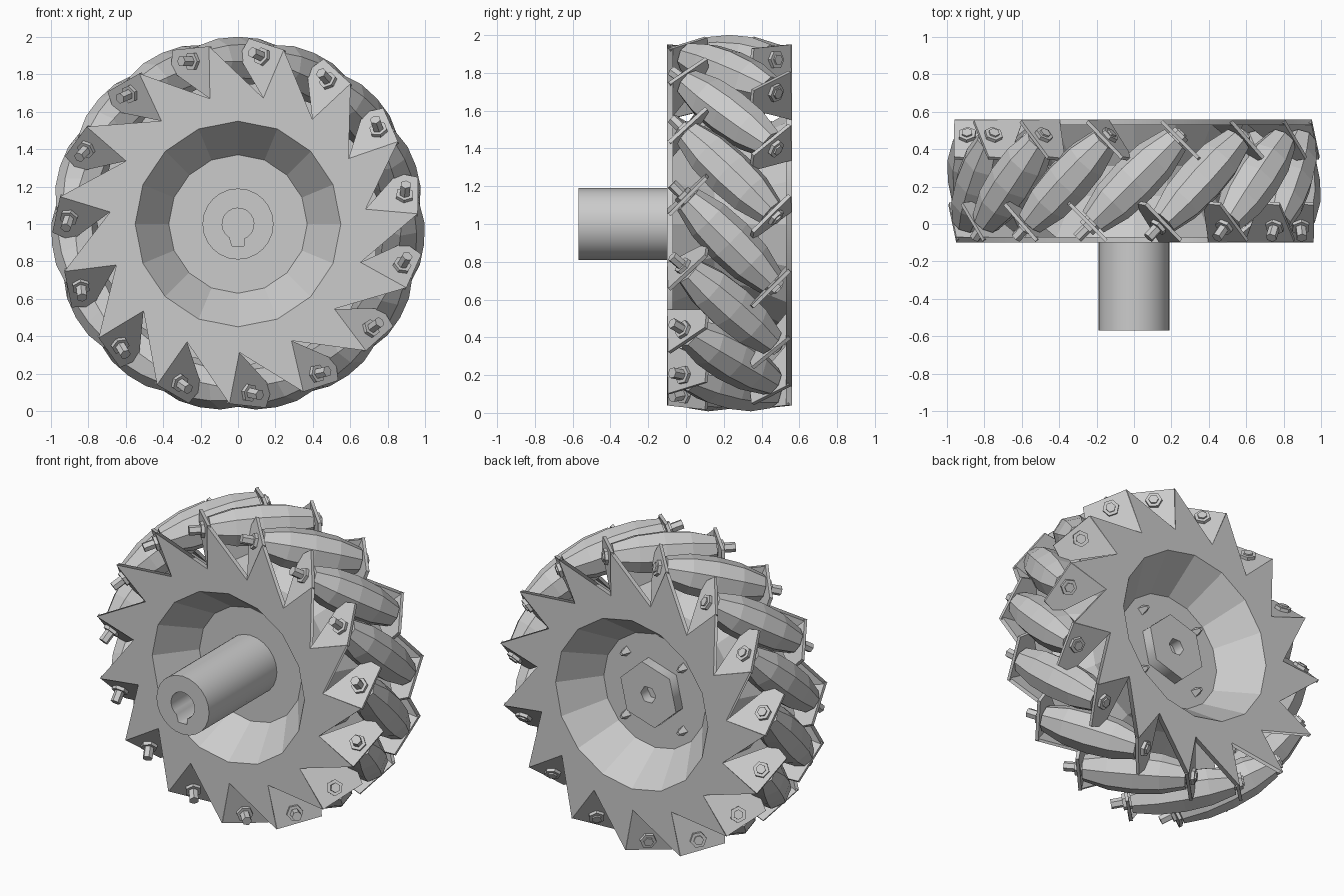
import bpy, bmesh
from math import sin, cos, pi, radians
from mathutils import Matrix, Vector

cube = bpy.data.objects.get("Cube")
if cube:
    bpy.data.objects.remove(cube)

COUNT = 15
MID = 0.23                       # middle of the wheel along its axle
HUB = Matrix.Translation((0, 0, 1))
AXLE = Vector((0, 1, 0)).to_track_quat('Z', 'Y').to_matrix().to_4x4()


def add(name, mesh, matrix):
    ob = bpy.data.objects.new(name, mesh)
    bpy.context.collection.objects.link(ob)
    ob.matrix_world = matrix
    return ob


def finish(name, bm):
    bmesh.ops.remove_doubles(bm, verts=bm.verts, dist=1e-5)
    bmesh.ops.recalc_face_normals(bm, faces=bm.faces)
    mesh = bpy.data.meshes.new(name)
    bm.to_mesh(mesh)
    bm.free()
    return mesh


def lathe(name, profile, sides):
    """Spin (radius, height) points that start and end on the axis."""
    bm = bmesh.new()
    verts = [bm.verts.new((r, 0, h)) for r, h in profile]
    edges = [bm.edges.new(pair) for pair in zip(verts, verts[1:])]
    bmesh.ops.spin(bm, geom=verts + edges, cent=(0, 0, 0), axis=(0, 0, 1),
                   angle=2 * pi, steps=sides)
    return finish(name, bm)


def circle(r, n, turn=0.0):
    return [(r * cos(2 * pi * i / n + turn), r * sin(2 * pi * i / n + turn))
            for i in range(n)]


def sheet(name, loops, y0, y1):
    """Extrude x-z outlines (later loops are holes) from y0 to y1."""
    curve = bpy.data.curves.new(name + "_outline", 'CURVE')
    curve.dimensions = '2D'
    curve.fill_mode = 'BOTH'
    curve.extrude = (y1 - y0) / 2
    for loop in loops:
        spline = curve.splines.new('POLY')
        spline.points.add(len(loop) - 1)
        for point, (x, z) in zip(spline.points, loop):
            point.co = (x, z, 0, 1)
        spline.use_cyclic_u = True
    temp = bpy.data.objects.new(name + "_temp", curve)
    bpy.context.collection.objects.link(temp)
    bpy.context.view_layer.update()
    depsgraph = bpy.context.evaluated_depsgraph_get()
    mesh = bpy.data.meshes.new_from_object(temp.evaluated_get(depsgraph))
    bpy.data.objects.remove(temp)
    bpy.data.curves.remove(curve)
    place = Matrix.Translation((0, (y0 + y1) / 2, 0)) @ Matrix.Rotation(pi / 2, 4, 'X')
    return add(name, mesh, HUB @ place)


# Dished core with a solid web in the middle
core = [(0, .13), (.37, .13), (.55, -.10), (.60, -.10), (.46, .15),
        (.46, .31), (.60, .56), (.55, .56), (.37, .32), (0, .32)]
add("dished_core", lathe("dished_core", core, 16), HUB @ AXLE)

# Saw-toothed side plates, the rear one being the front one turned round
tooth = [(-.15, .67), (-.155, .95)]
for side, y0, y1 in ((1, -.10, -.07), (-1, .53, .56)):
    star = []
    for k in range(COUNT):
        a = radians(360 / COUNT * k)
        star += [(side * (x * cos(a) + z * sin(a)), z * cos(a) - x * sin(a))
                 for x, z in tooth]
    sheet("front_plate" if side > 0 else "rear_plate",
          [star, circle(.55, 16)], y0, y1)

# Axle tube with a keyway in its bore
arc = [(.085 * sin(radians(a)), -.085 * cos(radians(a))) for a in range(22, 340, 18)]
sheet("axle_tube", [circle(.19, 24), arc + [(-.032, -.118), (.032, -.118)]], -.57, .14)

# Hexagonal nut and bolt tips on the rear of the web
sheet("hub_nut", [circle(.21, 6, .3), circle(.055, 6)], .31, .39)
bolt = lathe("bolt_tip", [(0, 0), (.035, 0), (.012, .06), (0, .06)], 4)
for x, z in circle(.29, 4, pi / 4):
    add("bolt_tip", bolt, HUB @ Matrix.Translation((x, .315, z)) @ AXLE)

# Roller, pin and collar meshes, spun about their own length
roller = lathe("roller", [(0, -.31), (.08, -.31), (.12, -.16), (.131, 0),
                          (.12, .16), (.08, .31), (0, .31)], 8)
pin = lathe("roller_pin", [(0, -.43), (.03, -.43), (.03, .37), (0, .37)], 6)
collar = lathe("roller_collar", [(0, -.36), (.05, -.36), (.05, .36), (0, .36)], 6)

# Bent bracket flap, square to the roller it carries
bm = bmesh.new()
flap = [(-.15, -.10, .67), (-.155, -.095, .95), (-.35, .10, .93), (-.36, .11, .82)]
face = bm.faces.new([bm.verts.new(p) for p in flap])
out = bmesh.ops.extrude_face_region(bm, geom=[face])
moved = [g for g in out["geom"] if isinstance(g, bmesh.types.BMVert)]
bmesh.ops.translate(bm, verts=moved, vec=(.014, .014, 0))
bracket = finish("bracket", bm)

# Half turn about the radial line through the wheel's middle
flip = (Matrix.Translation((0, MID, 0)) @ Matrix.Rotation(pi, 4, 'Z')
        @ Matrix.Translation((0, -MID, 0)))
slant = (Matrix.Translation((0, MID, .87))
         @ Vector((1, 1, 0)).to_track_quat('Z', 'Y').to_matrix().to_4x4())

# Ring of slanted rollers
for k in range(COUNT):
    turn = HUB @ Matrix.Rotation(2 * pi * k / COUNT, 4, 'Y')
    add("roller", roller, turn @ slant)
    add("roller_pin", pin, turn @ slant)
    add("roller_collar", collar, turn @ slant)
    add("front_bracket", bracket, turn)
    add("rear_bracket", bracket, turn @ flip)
